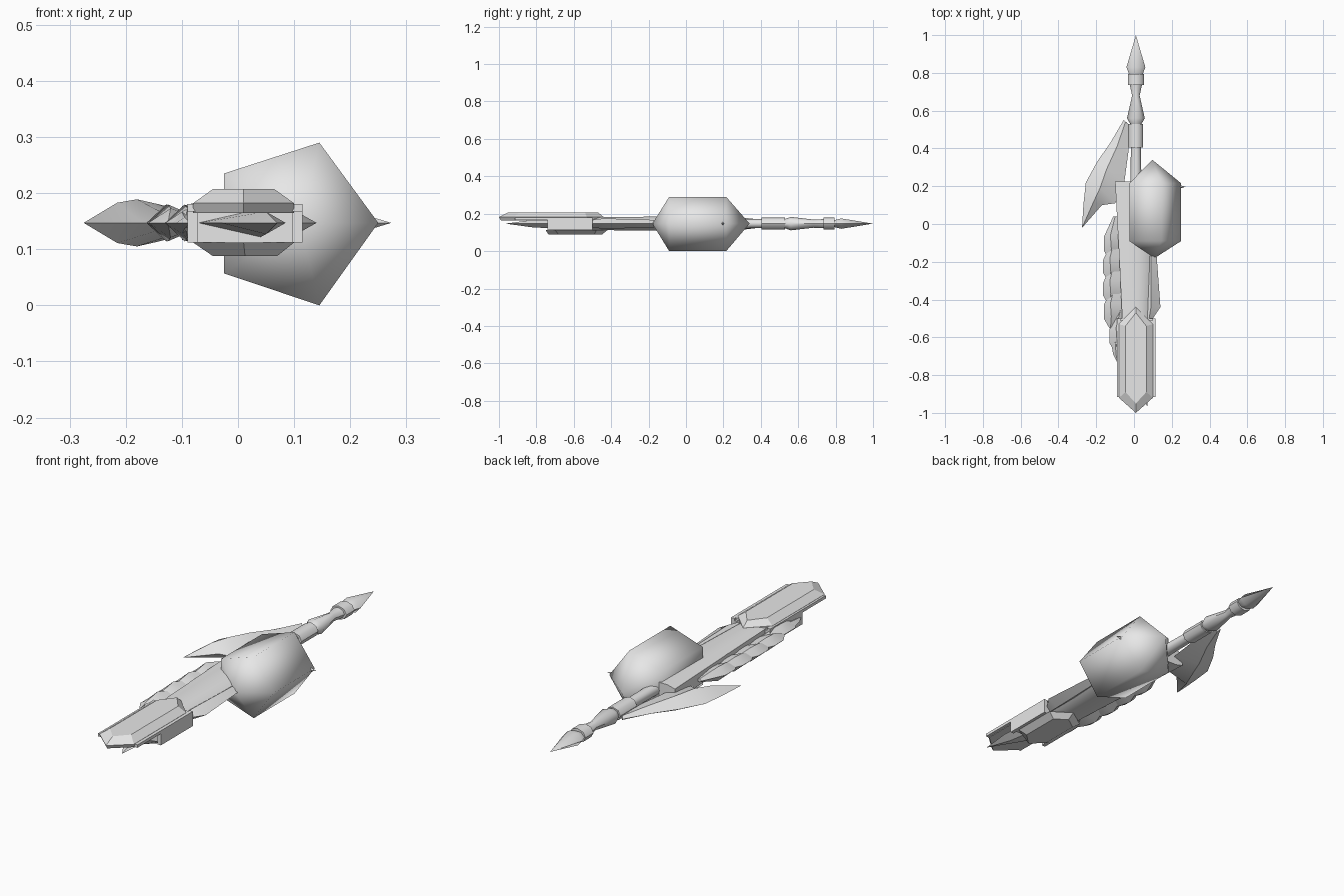
import bpy, bmesh, math

if "Cube" in bpy.data.objects:
    bpy.data.objects.remove(bpy.data.objects["Cube"])

ZC = 0.147   # height of the weapon's mid plane
AX = 0.01    # x of the shaft axis

grey = bpy.data.materials.new("light_grey")
grey.diffuse_color = (0.8, 0.8, 0.8, 1)
grey.use_nodes = True
grey.node_tree.nodes["Principled BSDF"].inputs["Base Color"].default_value = grey.diffuse_color


def rings_mesh(name, rings, smooth=None):
    """Skin a list of closed rings; a ring of one point is a tip."""
    bm = bmesh.new()
    vr = [[bm.verts.new(p) for p in r] for r in rings]
    for a, b in zip(vr, vr[1:]):
        n = max(len(a), len(b))
        for i in range(n):
            j = (i + 1) % n
            if len(a) == 1:
                bm.faces.new((a[0], b[i], b[j]))
            elif len(b) == 1:
                bm.faces.new((a[i], a[j], b[0]))
            else:
                bm.faces.new((a[i], a[j], b[j], b[i]))
    for r in (vr[0], vr[-1]):
        if len(r) > 2:
            bm.faces.new(r)
    bmesh.ops.recalc_face_normals(bm, faces=bm.faces)
    me = bpy.data.meshes.new(name)
    bm.to_mesh(me)
    bm.free()
    me.materials.append(grey)
    ob = bpy.data.objects.new(name, me)
    bpy.context.collection.objects.link(ob)
    if smooth:
        bpy.ops.object.select_all(action='DESELECT')
        ob.select_set(True)
        bpy.context.view_layer.objects.active = ob
        bpy.ops.object.shade_smooth_by_angle(angle=math.radians(smooth))
    return ob


def turned(name, prof, n=8, smooth=50):
    """Round part along y from (y, x radius, z radius)."""
    rings = []
    for y, rx, rz in prof:
        if rx == 0:
            rings.append([(AX, y, ZC)])
        else:
            rings.append([(AX + rx * math.cos(2 * math.pi * i / n), y,
                           ZC + rz * math.sin(2 * math.pi * i / n)) for i in range(n)])
    return rings_mesh(name, rings, smooth)


def hexplate(name, layers):
    """Long pointed plate from (z, x0, x1, front tip, front shoulder, back shoulder, back tip)."""
    rings = []
    for z, x0, x1, f, fs, bs, b in layers:
        m = (x0 + x1) / 2
        rings.append([(m, f, z), (x1, fs, z), (x1, bs, z),
                      (m, b, z), (x0, bs, z), (x0, fs, z)])
    return rings_mesh(name, rings)


def box(name, x0, x1, y0, y1, z0, z1):
    return rings_mesh(name, [[(x0, y0, z), (x1, y0, z), (x1, y1, z), (x0, y1, z)]
                             for z in (z0, z1)])


def blade(name, stations, smooth=40):
    """Diamond-section blade from (outer xy, ridge xy, inner xy, half thickness)."""
    rings = []
    for o, m, i, h in stations:
        if h == 0:
            rings.append([(m[0], m[1], ZC)])
        else:
            rings.append([(o[0], o[1], ZC), (m[0], m[1], ZC + h),
                          (i[0], i[1], ZC), (m[0], m[1], ZC - h)])
    return rings_mesh(name, rings, smooth)


# five-sided rounded shell
pent = [(-0.025, 0.057), (0.145, 0.0), (0.25, 0.147), (0.145, 0.29), (-0.025, 0.235)]
rings_mesh("shell", [[(0.11, -0.18, ZC)]]
           + [[(x, y, z) for x, z in pent] for y in (-0.09, 0.215)]
           + [[(0.097, 0.34, ZC)]], 80)
# small spike on the shell
rings_mesh("shell_spike", [[(0.24, 0.197 + 0.01 * math.cos(a), ZC + 0.01 * math.sin(a))
                            for a in (0, 1.57, 3.14, 4.71)], [(0.273, 0.197, ZC)]])

# main body, flat on the left and rounded across the top
body = []
for y, x0, x1, h in [(-0.55, -0.06, 0.08, 0.034), (-0.2, -0.077, 0.095, 0.037),
                     (0.225, -0.1, 0.1, 0.04)]:
    w = x1 - x0
    up = [(x0, h * 0.75), (x0 + w * 0.2, h), (x0 + w * 0.6, h),
          (x0 + w * 0.85, h * 0.7), (x1, h * 0.2)]
    body.append([(x, y, ZC + z) for x, z in up] + [(x, y, ZC - z) for x, z in reversed(up)])
rings_mesh("body", body, 50)

# thin fin on the right edge
blade("right_fin", [((0.12, -0.17), (0.09, -0.17), (0.05, -0.17), 0.02),
                    ((0.14, -0.44), (0.09, -0.44), (0.05, -0.44), 0.028),
                    ((0.10, -0.50), (0.08, -0.50), (0.05, -0.50), 0.02)])

# row of overlapping teeth on the left edge
for k, (y, x) in enumerate([(-0.07, -0.16), (-0.19, -0.163), (-0.31, -0.163),
                            (-0.43, -0.16), (-0.56, -0.13)]):
    blade("tooth_%d" % (k + 1),
          [((x + 0.05, y + 0.11), (x + 0.06, y + 0.11), (-0.05, y + 0.11), 0.008),
           ((x, y), (x + 0.035, y + 0.01), (-0.05, y + 0.01), 0.033),
           ((x, y - 0.07), (x + 0.04, y - 0.06), (-0.05, y - 0.04), 0.026),
           ((0, 0), (x + 0.035, y - 0.13), (0, 0), 0)])
blade("front_tooth", [((-0.11, -0.53), (-0.09, -0.53), (-0.04, -0.53), 0.02),
                      ((-0.125, -0.61), (-0.10, -0.62), (-0.05, -0.62), 0.02),
                      ((-0.11, -0.69), (-0.095, -0.69), (-0.06, -0.69), 0.01),
                      ((0, 0), (-0.085, -0.74), (0, 0), 0)])

# crescent blade on the left
blade("crescent_blade", [
    ((-0.055, 0.55), (-0.045, 0.54), (-0.03, 0.53), 0.01),
    ((-0.125, 0.43), (-0.09, 0.41), (-0.03, 0.38), 0.02),
    ((-0.195, 0.33), (-0.145, 0.29), (-0.05, 0.23), 0.034),
    ((-0.255, 0.22), (-0.18, 0.19), (-0.10, 0.11), 0.042),
    ((-0.268, 0.10), (-0.215, 0.115), (-0.17, 0.10), 0.036),
    ((0, 0), (-0.275, -0.02), (0, 0), 0)])

# front head: bevelled top plate, side rails, core and lower plate
hexplate("head_top_plate", [(0.165, -0.08, 0.10, -0.99, -0.91, -0.53, -0.44),
                            (0.182, -0.08, 0.10, -1.00, -0.92, -0.53, -0.44),
                            (0.207, -0.045, 0.065, -0.95, -0.89, -0.54, -0.47)])
box("head_rail_plate", -0.09, 0.115, -0.915, -0.51, 0.167, 0.181)
for name, x0, x1 in [("left_rail", -0.09, -0.072), ("right_rail", 0.097, 0.115)]:
    box(name, x0, x1, -0.74, -0.5, 0.112, 0.181)
box("head_core", -0.075, 0.10, -0.72, -0.5, 0.112, 0.17)
hexplate("head_lower_plate", [(0.088, -0.045, 0.07, -0.735, -0.68, -0.49, -0.45),
                              (0.112, -0.08, 0.10, -0.75, -0.70, -0.48, -0.42)])
# spike under the top plate
blade("head_spike", [((-0.07, -0.72), (0.04, -0.72), (0.08, -0.72), 0.025),
                     ((-0.03, -0.80), (0.05, -0.82), (0.085, -0.82), 0.02),
                     ((0, 0), (0.07, -0.965), (0, 0), 0)], 20)

# rear shaft, collars, spindle and pointed tip
turned("shaft", [(0.2, 0.03, 0.026), (0.42, 0.026, 0.024)])
turned("front_collar", [(0.405, 0.038, 0.032), (0.53, 0.038, 0.032)])
turned("spindle", [(0.53, 0.03, 0.025), (0.56, 0.047, 0.036),
                   (0.68, 0.02, 0.022), (0.74, 0.033, 0.024)])
turned("rear_collar", [(0.735, 0.042, 0.032), (0.795, 0.042, 0.032)])
turned("tip", [(0.79, 0.035, 0.02), (0.83, 0.05, 0.032), (1.0, 0, 0)], 6)
